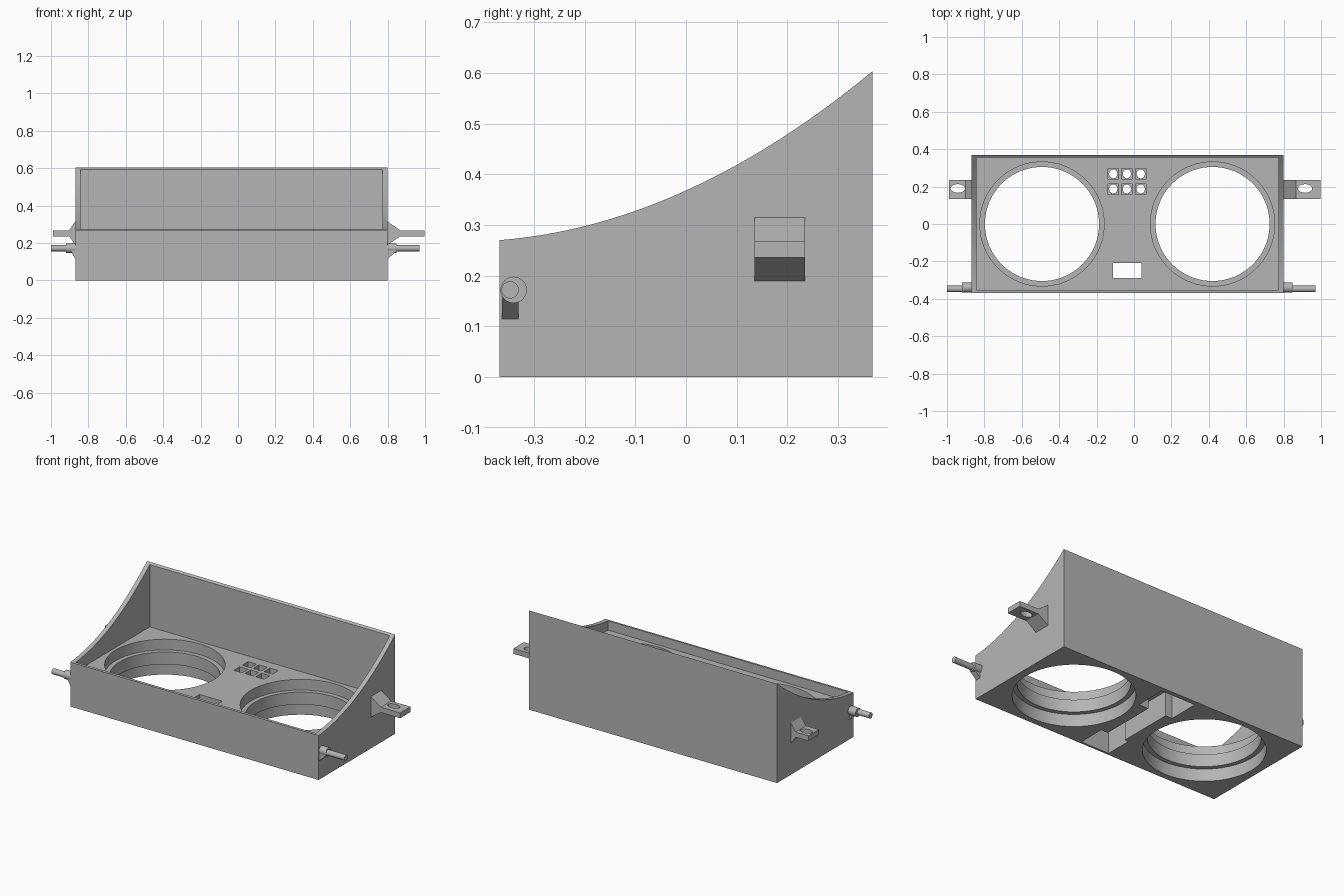
import bpy
import bmesh
import math

cube = bpy.data.objects.get("Cube")
if cube:
    bpy.data.objects.remove(cube, do_unlink=True)

grey = bpy.data.materials.new("plain grey")
grey.use_nodes = True
colour = (0.46, 0.46, 0.46, 1)
grey.diffuse_color = colour
grey.node_tree.nodes["Principled BSDF"].inputs["Base Color"].default_value = colour


def prism(name, points, lo, hi, axis):
    """Extrude a closed 2D outline along x (points y,z), y (x,z) or z (x,y)."""
    place = {"x": lambda a, b, t: (t, a, b),
             "y": lambda a, b, t: (a, t, b),
             "z": lambda a, b, t: (a, b, t)}[axis]
    bm = bmesh.new()
    rings = [[bm.verts.new(place(a, b, t)) for a, b in points] for t in (lo, hi)]
    n = len(points)
    for ring in rings:
        bm.faces.new(ring)
    for i in range(n):
        j = (i + 1) % n
        bm.faces.new((rings[0][i], rings[0][j], rings[1][j], rings[1][i]))
    bmesh.ops.recalc_face_normals(bm, faces=bm.faces)
    mesh = bpy.data.meshes.new(name)
    bm.to_mesh(mesh)
    bm.free()
    mesh.materials.append(grey)
    obj = bpy.data.objects.new(name, mesh)
    bpy.context.collection.objects.link(obj)
    return obj


def circle(cx, cy, rx, ry=None, n=96):
    ry = ry or rx
    return [(cx + rx * math.cos(math.tau * i / n),
             cy + ry * math.sin(math.tau * i / n)) for i in range(n)]


def rect(x0, x1, y0, y1):
    return [(x0, y0), (x1, y0), (x1, y1), (x0, y1)]


def activate(obj):
    bpy.ops.object.select_all(action="DESELECT")
    obj.select_set(True)
    bpy.context.view_layer.objects.active = obj


def cut(obj, points, lo, hi):
    """Remove an upright prism from the object."""
    cutter = prism("cutter", points, lo, hi, "z")
    cutter.hide_render = True
    mod = obj.modifiers.new("cut", "BOOLEAN")
    mod.operation = "DIFFERENCE"
    mod.solver = "EXACT"
    mod.object = cutter
    activate(obj)
    bpy.ops.object.modifier_apply(modifier=mod.name)
    bpy.data.objects.remove(cutter, do_unlink=True)


def smooth(obj):
    activate(obj)
    bpy.ops.object.shade_smooth_by_angle(angle=math.radians(25))


# Housing: curved side profile, hollowed above the floor
DEPTH, FLOOR = 0.368, 0.215
profile = [(-DEPTH, 0), (DEPTH, 0)]
for i in range(25):
    y = DEPTH - 2 * DEPTH * i / 24
    profile.append((y, 0.368 + 0.453 * y + 0.508 * y * y))
housing = prism("housing", profile, -0.87, 0.80, "x")
cut(housing, rect(-0.843, 0.772, -0.354, 0.356), FLOOR, 1)

# Two large openings, wider at the top and bottom than in the middle
for cx in (-0.492, 0.42):
    cut(housing, circle(cx, 0, 0.305), -0.1, 0.25)
    cut(housing, circle(cx, 0, 0.332), 0.15, 0.26)
    cut(housing, circle(cx, 0, 0.332), -0.12, 0.075)

# Underside pocket: two wide ends joined by a channel
pocket = [(-0.14, 0.34), (-0.14, 0.15), (-0.095, 0.15), (-0.095, -0.19),
          (-0.12, -0.19), (-0.12, -0.355), (0.07, -0.355), (0.07, -0.19),
          (0.025, -0.19), (0.025, 0.15), (0.09, 0.15), (0.09, 0.34)]
cut(housing, pocket, -0.1, 0.15)

# Cable slot and six square button seats with round through holes
cut(housing, rect(-0.113, 0.04, -0.288, -0.208), 0.1, 0.3)
for x in (-0.111, -0.038, 0.036):
    for y in (0.187, 0.268):
        cut(housing, rect(x - 0.028, x + 0.028, y - 0.028, y + 0.028), 0.175, 0.3)
        cut(housing, circle(x, y, 0.022, 0.024, 24), 0.1, 0.31)
smooth(housing)

# Side fittings: side, wall x, then outward lengths
for label, s, wall, flare, tab, hole, collar, pin, rib in (
        ("left", 1, 0.80, 0.067, 0.197, 0.115, 0.048, 0.17, 0.045),
        ("right", -1, -0.87, 0.032, 0.118, 0.072, 0.05, 0.13, 0.022)):

    def out(d):
        return wall + s * d

    # Slotted mounting tab with a flared root
    outline = [(out(-0.01), 0.19), (out(0), 0.19), (out(flare), 0.236),
               (out(tab), 0.236), (out(tab), 0.268), (out(flare), 0.268),
               (out(0), 0.315), (out(-0.01), 0.315)]
    bracket = prism(label + "_mounting_tab", outline, 0.135, 0.235, "y")
    cut(bracket, circle(out(hole), 0.19, 0.038, 0.023, 40), 0.1, 0.4)
    smooth(bracket)

    # Hinge pin with a collar and a supporting rib
    smooth(prism(label + "_pin_collar", circle(-0.34, 0.172, 0.026, n=48),
                 out(-0.005), out(collar), "x"))
    smooth(prism(label + "_hinge_pin", circle(-0.347, 0.172, 0.017, n=40),
                 out(0), out(pin), "x"))
    prism(label + "_pin_rib",
          [(out(-0.005), 0.115), (out(0), 0.115), (out(rib), 0.155),
           (out(rib), 0.172), (out(-0.005), 0.172)], -0.363, -0.33, "y")
